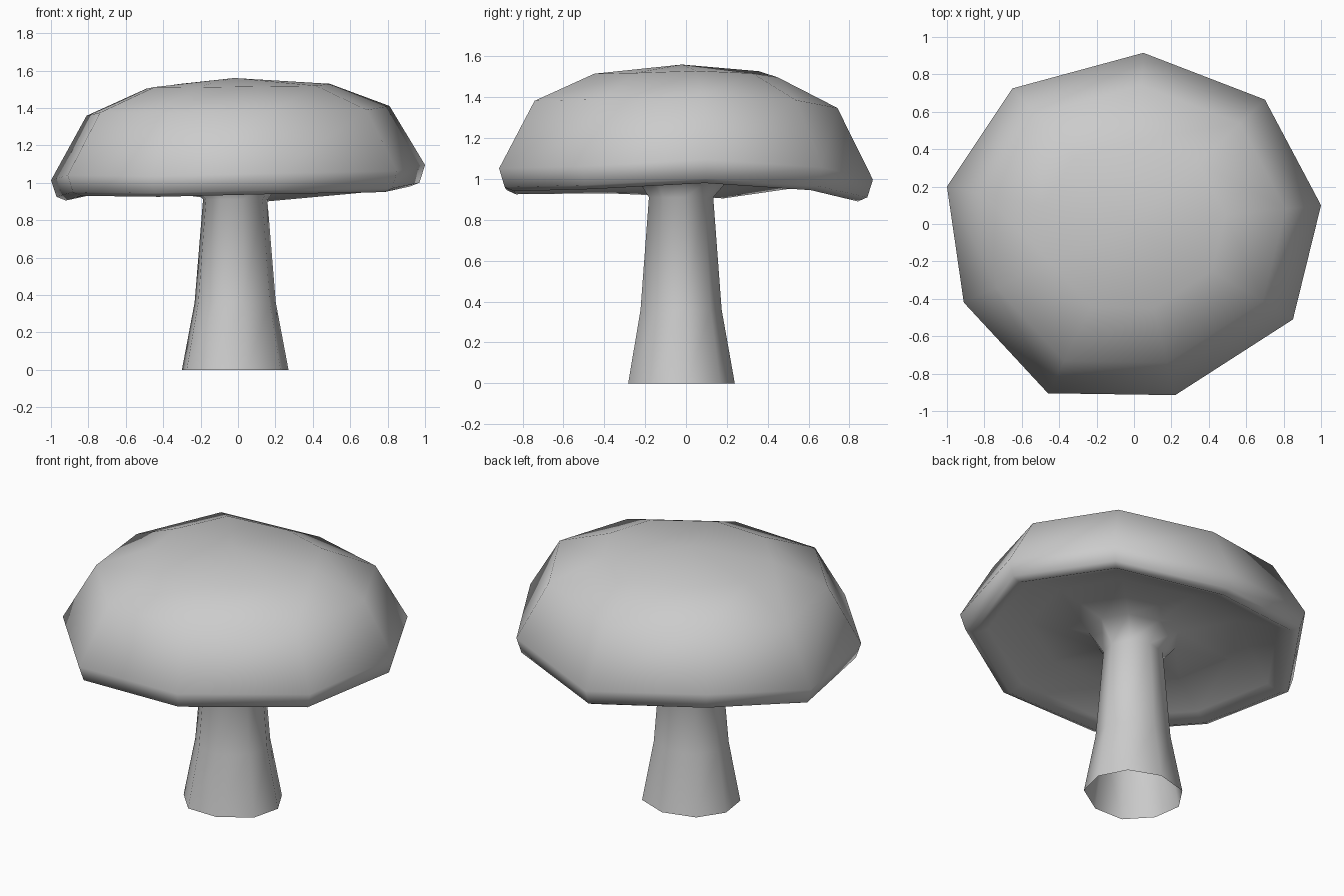
import bpy, bmesh

if "Cube" in bpy.data.objects:
    bpy.data.objects.remove(bpy.data.objects["Cube"])

# Irregular nine-sided outline: x, y and rim height at each corner
OUTLINE = [(0.05, 0.915, 0.9), (-0.65, 0.725, 0.985), (-1.0, 0.20, 0.915),
           (-0.91, -0.42, 0.94), (-0.46, -0.905, 0.935), (0.22, -0.915, 0.95),
           (0.85, -0.51, 0.96), (1.0, 0.10, 0.99), (0.70, 0.665, 0.955)]
MEAN_Z = 0.935


def loft(name, rings, apex=None):
    """Join scaled copies of the outline; ring = (scale, z, wobble, dx, dy)."""
    bm = bmesh.new()
    loops = [[bm.verts.new((x * s + dx, y * s + dy, z + k * (h - MEAN_Z)))
              for x, y, h in OUTLINE] for s, z, k, dx, dy in rings]
    n = len(OUTLINE)
    for a, b in zip(loops, loops[1:]):
        for i in range(n):
            j = (i + 1) % n
            bm.faces.new((a[i], a[j], b[j], b[i]))
    if apex:
        tip = bm.verts.new(apex)
        for i in range(n):
            bm.faces.new((loops[-1][i], loops[-1][(i + 1) % n], tip))
    bmesh.ops.recalc_face_normals(bm, faces=bm.faces)
    mesh = bpy.data.meshes.new(name)
    bm.to_mesh(mesh)
    bm.free()
    for p in mesh.polygons:
        p.use_smooth = True
    obj = bpy.data.objects.new(name, mesh)
    bpy.context.collection.objects.link(obj)
    return obj


# One continuous skin: open stem, flared collar, hollow underside, rim and dome
loft("mushroom", [
    (0.285, 0.0, 0, -0.015, -0.022),
    (0.217, 0.36, 0, -0.015, -0.024),
    (0.172, 0.91, 0, -0.015, -0.024),
    (0.26, 1.02, 0.2, -0.01, -0.015),
    (0.6, 1.04, 0.5, 0, 0),
    (0.84, 0.96, 0.9, 0, 0),
    (0.92, 0.925, 1.0, 0, 0),
    (0.97, 0.945, 1.0, 0, 0),
    (1.0, 1.035, 1.1, 0, 0),
    (0.81, 1.372, 0.7, 0, 0),
    (0.49, 1.51, 0.35, 0, 0),
], apex=(-0.02, -0.02, 1.56))
